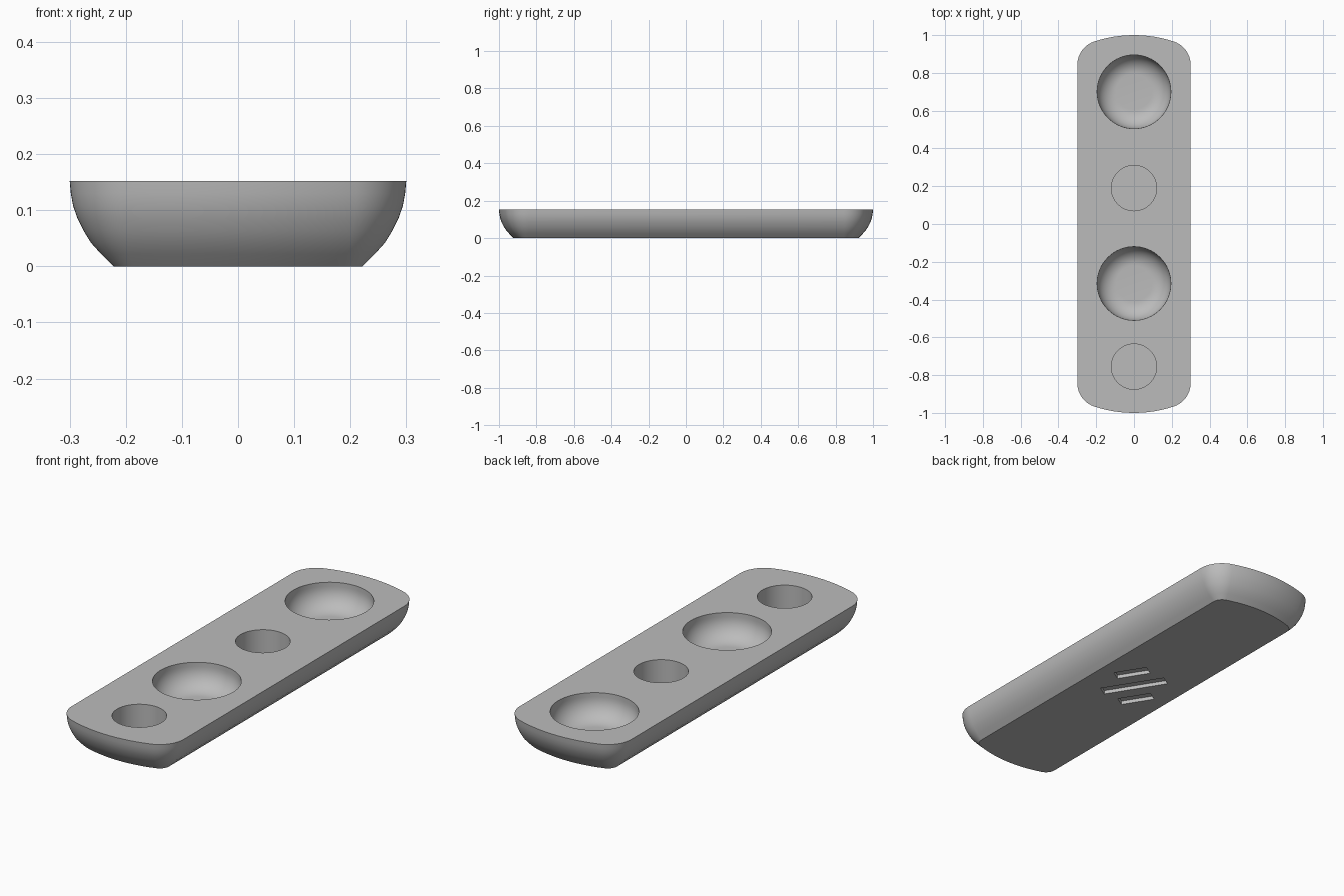
import bpy, bmesh
from math import sin, cos, pi, atan2, sqrt, radians

cube = bpy.data.objects.get("Cube")
if cube:
    bpy.data.objects.remove(cube, do_unlink=True)

HALF_W, HEIGHT, END_R, CORNER_R = 0.3, 0.152, 0.67, 0.13
GREY = (0.5, 0.5, 0.5, 1)

mat = bpy.data.materials.new("plain grey")
mat.use_nodes = True
mat.diffuse_color = GREY
mat.node_tree.nodes["Principled BSDF"].inputs["Base Color"].default_value = GREY


def loft(name, rings):
    """Skin a stack of equal rings and cap both ends."""
    bm = bmesh.new()
    loops = [[bm.verts.new(p) for p in ring] for ring in rings]
    for a, b in zip(loops, loops[1:]):
        for i in range(len(a)):
            j = (i + 1) % len(a)
            bm.faces.new((a[i], a[j], b[j], b[i]))
    bm.faces.new(loops[0][::-1])
    bm.faces.new(loops[-1])
    bmesh.ops.recalc_face_normals(bm, faces=bm.faces)
    mesh = bpy.data.meshes.new(name)
    bm.to_mesh(mesh)
    bm.free()
    mesh.materials.append(mat)
    obj = bpy.data.objects.new(name, mesh)
    bpy.context.collection.objects.link(obj)
    return obj


def outline(inset, z):
    """Rounded bar with gently bowed ends, offset inwards by inset."""
    cx = HALF_W - CORNER_R
    dy = sqrt((END_R - CORNER_R) ** 2 - cx ** 2)
    cy = 1 - END_R + dy
    lean = atan2(dy, cx)
    r, steps = CORNER_R - inset, 12
    quarter = []
    for i in range(steps + 1):
        a = lean * i / steps
        quarter.append((cx + r * cos(a), cy + r * sin(a)))
    for i in range(1, 7):
        a = lean + (pi / 2 - lean) * i / 6
        quarter.append(((END_R - inset) * cos(a), 1 - END_R + (END_R - inset) * sin(a)))
    half = quarter + [(-x, y) for x, y in quarter[-2::-1]]
    return [(x, y, z) for x, y in half + [(-x, -y) for x, y in half]]


def circle(radius, y, z, n=64):
    return [(radius * cos(2 * pi * i / n), y + radius * sin(2 * pi * i / n), z)
            for i in range(n)]


def cut(target, cutter):
    cutter.hide_render = True
    mod = target.modifiers.new("cut", 'BOOLEAN')
    mod.operation, mod.solver, mod.object = 'DIFFERENCE', 'EXACT', cutter
    bpy.context.view_layer.objects.active = target
    bpy.ops.object.modifier_apply(modifier=mod.name)
    bpy.data.objects.remove(cutter, do_unlink=True)


# Body: chamfered foot curving up to an upright rim
profile = [(0.078, 0), (0.056, 0.022), (0.038, 0.042), (0.025, 0.063),
           (0.014, 0.085), (0.006, 0.108), (0.002, 0.13), (0, HEIGHT)]
tray = loft("tray_body", [outline(o, z) for o, z in profile])

# Two wide bowls with rounded floors
FLOOR, BOWL_R, FILLET = 0.032, 0.195, 0.1
for y in (0.7, -0.315):
    rings = []
    for i in range(13):
        a = pi / 2 * i / 12
        rings.append(circle(BOWL_R - FILLET + FILLET * sin(a), y,
                            FLOOR + FILLET * (1 - cos(a))))
    rings.append(circle(BOWL_R, y, HEIGHT + 0.05))
    cut(tray, loft("bowl_cutter", rings))

# Two straight round wells
for y in (0.19, -0.755):
    cut(tray, loft("well_cutter", [circle(0.12, y, FLOOR),
                                   circle(0.12, y, HEIGHT + 0.05)]))

# Three slanted grooves underneath
slant = radians(122)
for shift, length in ((1, 0.16), (0, 0.31), (-1, 0.16)):
    rings = []
    for z in (-0.05, 0.018):
        ring = []
        for u, v in ((-1, -1), (1, -1), (1, 1), (-1, 1)):
            a, b = u * length / 2, v * 0.028
            ring.append((shift * 0.085 + a * cos(slant) - b * sin(slant),
                         shift * 0.087 + a * sin(slant) + b * cos(slant), z))
        rings.append(ring)
    cut(tray, loft("groove_cutter", rings))

# Smooth curves, crisp rims
bpy.ops.object.select_all(action='DESELECT')
tray.select_set(True)
bpy.context.view_layer.objects.active = tray
bpy.ops.object.shade_smooth_by_angle(angle=radians(30))
